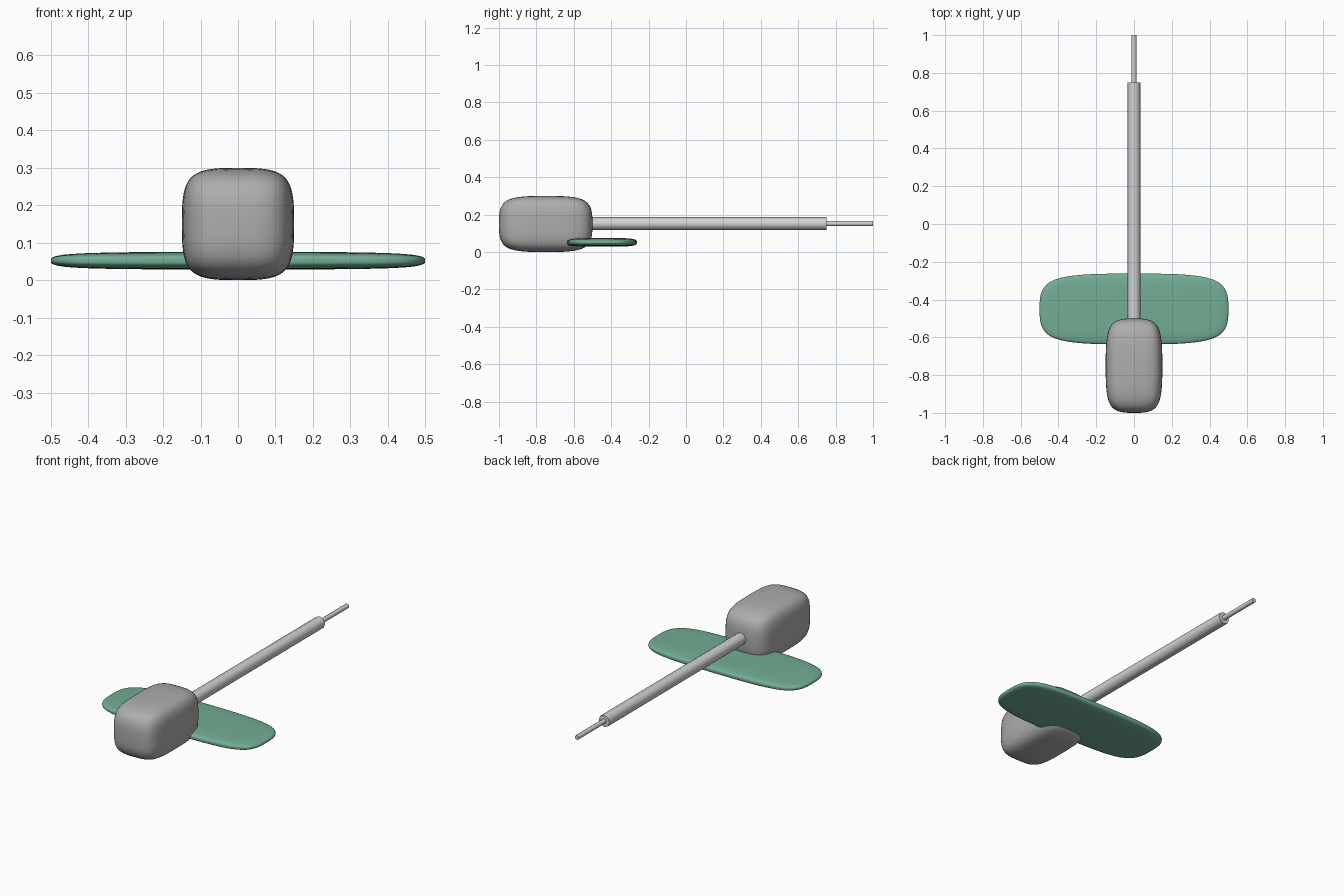
import bpy
import math

cube = bpy.data.objects.get("Cube")
if cube:
    bpy.data.objects.remove(cube, do_unlink=True)


def material(name, color):
    mat = bpy.data.materials.new(name)
    mat.use_nodes = True
    rgba = (*color, 1.0)
    mat.diffuse_color = rgba
    mat.node_tree.nodes["Principled BSDF"].inputs["Base Color"].default_value = rgba
    return mat


def finish(name, mat):
    obj = bpy.context.object
    obj.name = obj.data.name = name
    obj.data.materials.append(mat)
    return obj


def soft_box(name, center, size, mat):
    """Box with one centre loop per axis, rounded by subdivision."""
    bpy.ops.mesh.primitive_cube_add(size=1, location=center)
    obj = finish(name, mat)
    obj.scale = size
    bpy.ops.object.transform_apply(location=False, rotation=False, scale=True)
    bpy.ops.object.mode_set(mode='EDIT')
    bpy.ops.mesh.select_all(action='SELECT')
    bpy.ops.mesh.subdivide(number_cuts=1)
    bpy.ops.object.mode_set(mode='OBJECT')
    sub = obj.modifiers.new("Rounding", 'SUBSURF')
    sub.levels = sub.render_levels = 3
    bpy.ops.object.shade_smooth()


def tube(name, radius, y_start, y_end, z, sides, mat):
    """Cylinder lying along y."""
    bpy.ops.mesh.primitive_cylinder_add(
        vertices=sides, radius=radius, depth=y_end - y_start,
        location=(0, (y_start + y_end) / 2, z), rotation=(math.pi / 2, 0, 0))
    finish(name, mat)
    bpy.ops.object.shade_smooth_by_angle(angle=math.radians(50))


grey = material("grey", (0.42, 0.42, 0.42))
pale_grey = material("pale grey", (0.64, 0.65, 0.66))
green = material("sea green", (0.17, 0.42, 0.30))

# Body at the front and flat wing under its rear half
soft_box("body", (0, -0.75, 0.15), (0.3, 0.5, 0.3), grey)
soft_box("wing", (0, -0.45, 0.052), (1.0, 0.375, 0.047), green)

# Tail boom with a thin rod at its end
tube("tail_boom", 0.0345, -0.53, 0.75, 0.152, 8, pale_grey)
tube("tail_rod", 0.0133, 0.72, 1.0, 0.152, 8, pale_grey)
